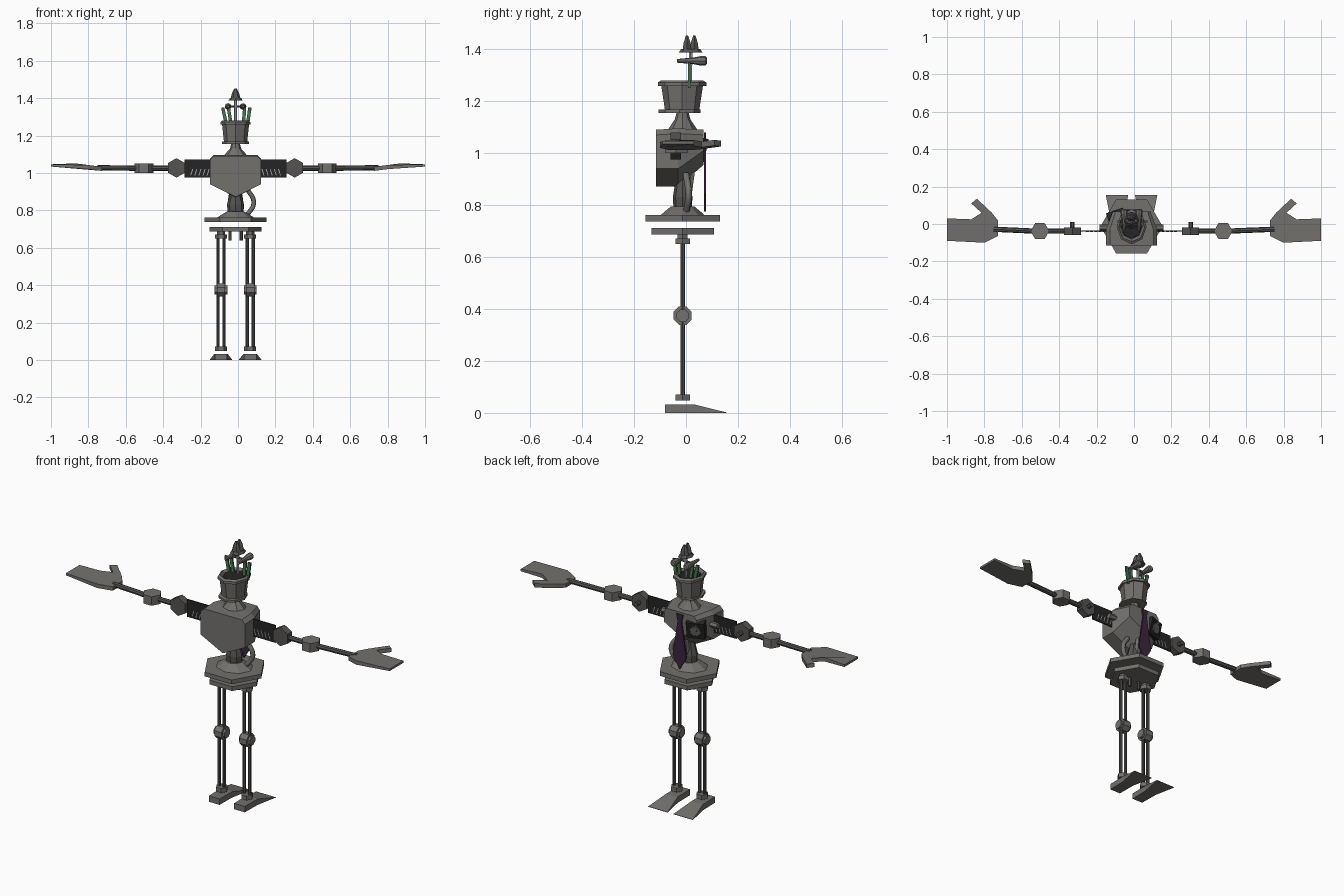
import bpy, bmesh, math
from mathutils import Vector, Matrix

if "Cube" in bpy.data.objects:
    bpy.data.objects.remove(bpy.data.objects["Cube"])

CX, CY = -0.013, -0.013   # body axis


def material(name, rgb):
    m = bpy.data.materials.new(name)
    m.use_nodes = True
    m.diffuse_color = (*rgb, 1)
    m.node_tree.nodes["Principled BSDF"].inputs["Base Color"].default_value = (*rgb, 1)
    return m


GREY = material("grey metal", (0.17, 0.165, 0.155))
STEEL = material("dark steel", (0.09, 0.088, 0.085))
BLACK = material("black rubber", (0.018, 0.018, 0.019))
PALE = material("pale metal", (0.4, 0.4, 0.4))
GREEN = material("green wire", (0.06, 0.19, 0.08))
PURPLE = material("purple cloth", (0.045, 0.018, 0.05))


def loft(name, rings, mat):
    """Skin equal-sized rings of points and cap both ends."""
    bm = bmesh.new()
    rows = [[bm.verts.new(p) for p in ring] for ring in rings]
    n = len(rows[0])
    for a, b in zip(rows, rows[1:]):
        for i in range(n):
            j = (i + 1) % n
            bm.faces.new((a[i], a[j], b[j], b[i]))
    bm.faces.new(rows[0][::-1])
    bm.faces.new(rows[-1])
    bmesh.ops.recalc_face_normals(bm, faces=bm.faces)
    me = bpy.data.meshes.new(name)
    bm.to_mesh(me)
    bm.free()
    ob = bpy.data.objects.new(name, me)
    me.materials.append(mat)
    bpy.context.scene.collection.objects.link(ob)
    return ob


def turned(name, axis, centre, profile, mat, n=8, phase=0.0):
    """Sections (position, radius u, radius v) along a world axis."""
    rings = []
    for pos, ru, rv in profile:
        ring = []
        for i in range(n):
            a = 2 * math.pi * (i + phase) / n
            u, v = centre[0] + ru * math.cos(a), centre[1] + rv * math.sin(a)
            ring.append({"x": (pos, u, v), "y": (u, pos, v), "z": (u, v, pos)}[axis])
        rings.append(ring)
    return loft(name, rings, mat)


def drum(name, axis, centre, a, b, r, mat, n=6, phase=0.0):
    return turned(name, axis, centre, [(a, r, r), (b, r, r)], mat, n, phase)


def rod(name, p, q, r, mat, n=6):
    p, q = Vector(p), Vector(q)
    rot = (q - p).to_track_quat("Z", "Y")
    offs = [rot @ Vector((r * math.cos(2 * math.pi * i / n), r * math.sin(2 * math.pi * i / n), 0))
            for i in range(n)]
    return loft(name, [[p + o for o in offs], [q + o for o in offs]], mat)


def plate_xz(name, outline, y, thick, mat):
    return loft(name, [[(x, y + d, z) for x, z in outline] for d in (-thick / 2, thick / 2)], mat)


# Feet, ankles, legs and knees
for s, side in ((-1, "right"), (1, "left")):
    x = CX + s * 0.078

    def section(y, w, h):
        return [(x - w, y, 0), (x + w, y, 0), (x + w, y, h), (x - w, y, h)]

    loft(side + "_foot", [section(-0.08, 0.033, 0.033), section(0.03, 0.035, 0.033),
                          section(0.155, 0.06, 0.002)], GREY)
    drum(side + "_ankle", "z", (x, CY), 0.047, 0.071, 0.032, GREY, 6)
    for k in (-1, 1):
        rod(side + "_leg_rod", (x + k * 0.016, CY, 0.07), (x + k * 0.016, CY, 0.66), 0.009, STEEL, 8)
    drum(side + "_knee", "x", (CY, 0.374), x - 0.022, x + 0.022, 0.038, GREY, 8, 0.5)
    drum(side + "_knee_pin", "x", (CY, 0.374), x - 0.034, x + 0.034, 0.026, GREY, 8, 0.5)
    drum(side + "_hip_cap", "z", (x, CY), 0.65, 0.672, 0.032, GREY)
    drum(side + "_hip_post", "z", (x, CY), 0.672, 0.69, 0.022, GREY)
    rod(side + "_hip_peg", (CX + s * 0.03, CY, 0.64), (CX + s * 0.03, CY, 0.69), 0.009, STEEL)

# Pelvis plates and waist
drum("lower_hip_plate", "z", (CX, CY), 0.687, 0.711, 0.139, GREY)
drum("upper_hip_plate", "z", (CX, CY), 0.737, 0.761, 0.166, GREY)
turned("pelvis_cone", "z", (CX, CY), [(0.761, 0.1, 0.085), (0.795, 0.045, 0.045)], GREY)
turned("waist", "z", (CX, CY), [(0.79, 0.042, 0.035), (0.83, 0.046, 0.038), (0.9, 0.026, 0.026)], STEEL)
rod("spine", (CX, 0.0, 0.78), (CX, 0.03, 1.0), 0.016, GREY)

# Curved hose beside the waist
curve = bpy.data.curves.new("waist_hose", "CURVE")
curve.dimensions = "3D"
curve.bevel_depth = 0.013
curve.bevel_resolution = 1
curve.resolution_u = 4
spline = curve.splines.new("BEZIER")
path = [(0.045, 0.0, 0.92), (0.085, 0.01, 0.84), (0.04, 0.0, 0.765)]
spline.bezier_points.add(len(path) - 1)
for bp, co in zip(spline.bezier_points, path):
    bp.co = co
    bp.handle_left_type = bp.handle_right_type = "AUTO"
curve.materials.append(GREY)
bpy.context.scene.collection.objects.link(bpy.data.objects.new("waist_hose", curve))


# Torso
def chest(y, w, top, side, point):
    return [(CX - w, y, side), (CX, y, point), (CX + w, y, side),
            (CX + w, y, top - 0.02), (CX + w * 0.85, y, top),
            (CX - w * 0.85, y, top), (CX - w, y, top - 0.02)]


loft("torso", [chest(-0.115, 0.137, 1.09, 0.94, 0.872), chest(-0.03, 0.137, 1.095, 0.94, 0.87),
               chest(0.068, 0.1, 1.09, 1.01, 0.955)], GREY)

# Chest gauge: dark square housing with a pale octagon
spot = Matrix.Translation((-0.095, 0.045, 1.01)) @ \
    Vector((-0.35, 1, -0.25)).to_track_quat("Z", "Y").to_matrix().to_4x4()
housing = drum("gauge_housing", "z", (0, 0), -0.02, 0.018, 0.068, BLACK, 4, 0.5)
dial = drum("gauge_dial", "z", (0, 0), 0.0, 0.024, 0.03, GREY, 8, 0.5)
housing.matrix_world = dial.matrix_world = spot

# Tie
half = [(0.02, 1.08), (0.012, 1.04), (0.042, 0.845)]
plate_xz("tie", [(CX + x, z) for x, z in half] + [(CX, 0.775)]
         + [(CX - x, z) for x, z in half[::-1]], 0.073, 0.008, PURPLE)

# Arms
palm = [(0.728, -0.065), (0.8, -0.1), (1.0, -0.09), (1.0, 0.03), (0.87, 0.025),
        (0.815, 0.06), (0.87, 0.11), (0.84, 0.135), (0.76, 0.06), (0.728, 0.02)]
AY, AZ = -0.038, 1.025
for s, side in ((-1, "right"), (1, "left")):
    def X(d):
        return CX + s * d

    rod(side + "_shoulder_stub", (X(0.12), -0.02, AZ), (X(0.172), -0.02, AZ), 0.016, GREY)
    plate_xz(side + "_shoulder_web", [(X(0.13), 0.975), (X(0.272), 0.975), (X(0.272), 1.072), (X(0.13), 1.072)],
             AY, 0.006, BLACK)
    for i in range(5):
        x = 0.15 + i * 0.022
        plate_xz(side + "_web_slat", [(X(x), 0.985), (X(x + 0.005), 0.985),
                                      (X(x - 0.006), 1.02), (X(x - 0.011), 1.02)], AY, 0.009, PALE)
    drum(side + "_shoulder_joint", "y", (X(0.316), 1.027), -0.06, -0.02, 0.052, STEEL, 6, 0.5)
    drum(side + "_shoulder_knob", "y", (X(0.316), 1.027), -0.02, 0.01, 0.012, STEEL, 6)
    rod(side + "_upper_arm", (X(0.35), AY, AZ), (X(0.46), AY, AZ), 0.014, STEEL, 8)
    drum(side + "_elbow", "z", (X(0.49), AY), 1.0, 1.05, 0.05, GREY)
    rod(side + "_forearm", (X(0.52), AY, AZ), (s * 0.75, AY + 0.01, 1.028), 0.014, STEEL, 8)

    # Hand rises towards the middle and thins to the fingertips
    def lift(x):
        return 1.022 + 0.018 * min(1, (x - 0.728) / 0.14)

    loft(side + "_hand", [[(s * x, y, lift(x) + t * (0.011 if x < 0.95 else 0.006)) for x, y in palm]
                          for t in (-1, 1)], GREY)

# Neck and head bucket
turned("neck", "z", (CX, CY), [(1.085, 0.07, 0.06), (1.13, 0.03, 0.03), (1.16, 0.022, 0.022)], GREY)
HEAD = (CX, CY - 0.002)
turned("jaw_plate", "z", (CX, CY - 0.012), [(1.155, 0.072, 0.08), (1.167, 0.072, 0.08)], GREY)
turned("head_bucket", "z", HEAD, [(1.165, 0.062, 0.066), (1.258, 0.072, 0.08), (1.258, 0.08, 0.093),
                                  (1.272, 0.08, 0.093), (1.28, 0.07, 0.08), (1.265, 0.058, 0.066)], GREY)
turned("head_inside", "z", HEAD, [(1.262, 0.057, 0.065), (1.27, 0.055, 0.062)], BLACK)

# Wires sprouting from the head
for a, b in ((-0.06, -0.08), (-0.035, -0.05), (0.028, 0.035), (0.05, 0.062)):
    w = 0.009
    plate_xz("head_wire", [(a - w, 1.25), (a + w, 1.25), (b + w, 1.34), (b - w, 1.34)], 0.013, 0.009, GREEN)
    plate_xz("wire_tip", [(b - w, 1.335), (b + w, 1.335), (b + w, 1.35), (b - w, 1.35)], 0.013, 0.0095, STEEL)

# Stalk, telescope eyes and crossbar
rod("head_stalk", (CX, 0.016, 1.26), (CX, 0.018, 1.4), 0.008, PALE)
for s, side in ((-1, "right"), (1, "left")):
    turned(side + "_eye", "y", (CX + s * 0.04, 1.355), [(-0.035, 0.007, 0.007), (0.03, 0.013, 0.013),
           (0.055, 0.018, 0.018), (0.075, 0.018, 0.018), (0.08, 0.012, 0.012)], GREY)
rod("eye_bar", (CX - 0.04, 0.018, 1.355), (CX + 0.04, 0.018, 1.355), 0.006, STEEL)

# Hat with a creased crown
HAT = (CX, 0.018)
turned("hat_brim", "z", HAT, [(1.387, 0.038, 0.046), (1.4, 0.03, 0.037)], STEEL)
for k in (-1, 1):
    turned("hat_crown", "z", (CX, 0.018 + k * 0.014), [(1.395, 0.027, 0.02), (1.425, 0.02, 0.015),
           (1.452, 0.006, 0.005)], STEEL, 6)
